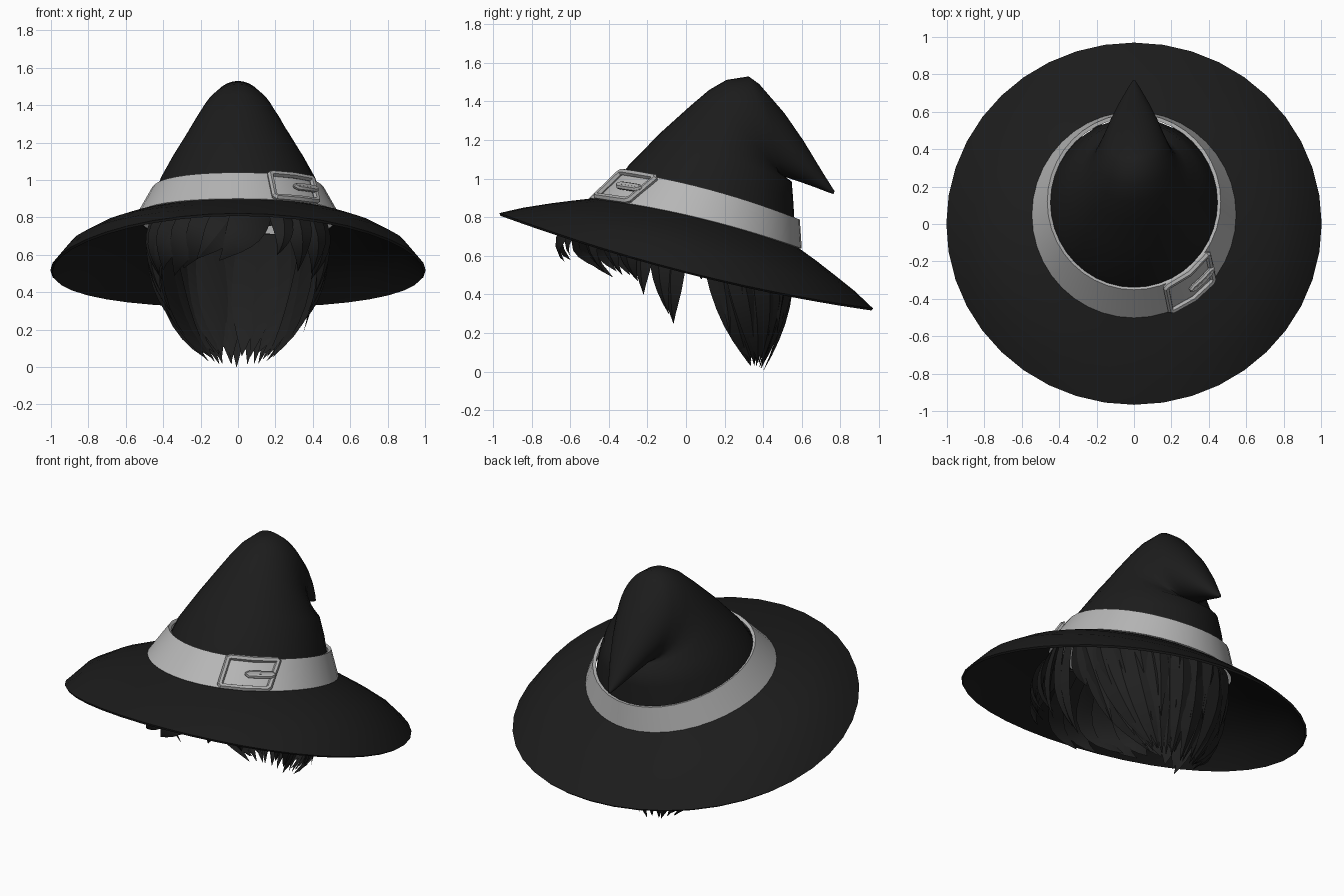
import bpy, bmesh, math, random
from mathutils import Vector

if "Cube" in bpy.data.objects:
    bpy.data.objects.remove(bpy.data.objects["Cube"])

random.seed(4)


def material(name, value):
    m = bpy.data.materials.new(name)
    m.diffuse_color = (value, value, value, 1)
    m.use_nodes = True
    m.node_tree.nodes["Principled BSDF"].inputs["Base Color"].default_value = m.diffuse_color
    return m


BLACK = material("black_felt", 0.0115)
GREY = material("grey_band", 0.47)
STEEL = material("grey_buckle", 0.42)
HAIR = material("dark_hair", 0.0145)


def smooth(ob, angle):
    bpy.ops.object.select_all(action="DESELECT")
    ob.select_set(True)
    bpy.context.view_layer.objects.active = ob
    for mod in list(ob.modifiers):
        bpy.ops.object.modifier_apply(modifier=mod.name)
    bpy.ops.object.shade_smooth_by_angle(angle=math.radians(angle))


def finish(name, bm, mat, angle=40, thick=0):
    bmesh.ops.remove_doubles(bm, verts=bm.verts, dist=1e-5)
    bmesh.ops.recalc_face_normals(bm, faces=bm.faces)
    me = bpy.data.meshes.new(name)
    bm.to_mesh(me)
    bm.free()
    ob = bpy.data.objects.new(name, me)
    bpy.context.collection.objects.link(ob)
    me.materials.append(mat)
    if thick:
        mod = ob.modifiers.new("thickness", "SOLIDIFY")
        mod.thickness = thick
        mod.offset = 0
    smooth(ob, angle)
    return ob


def ring_point(r, a):
    """Tilted ring: front y,z - back y,z - half width - lift of the sides."""
    fy, fz, by, bz, w, lift = r
    c, s = math.cos(a), math.sin(a)
    return Vector((w * s, (fy + by) / 2 + (fy - by) / 2 * c,
                   (fz + bz) / 2 + (fz - bz) / 2 * c + lift * s * s))


def skin(bm, loops):
    """Join closed loops of points with quads."""
    rows = [[bm.verts.new(p) for p in loop] for loop in loops]
    n = len(rows[0])
    for lo, hi in zip(rows, rows[1:]):
        for i in range(n):
            j = (i + 1) % n
            bm.faces.new((lo[i], lo[j], hi[j], hi[i]))
    return rows


def loft(name, rings, mat, thick=0, close=False, angle=40, seg=40):
    bm = bmesh.new()
    rows = skin(bm, [[ring_point(r, 2 * math.pi * i / seg) for i in range(seg)]
                     for r in rings])
    if close:
        bm.faces.new(rows[-1])
    return finish(name, bm, mat, angle, thick)


# Brim: wide, tilted back, sides drooping at the rim
loft("brim", [
    (-0.965, 0.815, 0.965, 0.322, 0.998, -0.055),
    (-0.84, 0.843, 0.87, 0.412, 0.90, 0.005),
    (-0.70, 0.865, 0.77, 0.492, 0.76, 0.035),
    (-0.58, 0.88, 0.67, 0.57, 0.63, 0.04),
    (-0.47, 0.893, 0.58, 0.635, 0.525, 0.03),
], BLACK, thick=0.014)

# Crown: a cone that folds over backward into a drooping point
loft("crown", [
    (-0.352, 0.99, 0.565, 0.74, 0.45, 0.03),
    (-0.297, 1.07, 0.555, 0.90, 0.415, 0.02),
    (-0.13, 1.24, 0.548, 0.985, 0.35, 0),
    (0.02, 1.375, 0.50, 1.02, 0.285, 0),
    (0.12, 1.46, 0.49, 1.025, 0.245, 0),
    (0.21, 1.512, 0.49, 1.02, 0.215, 0),
    (0.325, 1.53, 0.51, 1.01, 0.185, 0),
    (0.38, 1.49, 0.54, 1.00, 0.165, 0),
    (0.51, 1.34, 0.60, 0.98, 0.125, 0),
    (0.61, 1.195, 0.67, 0.955, 0.082, 0),
    (0.71, 1.03, 0.735, 0.93, 0.035, 0),
    (0.77, 0.935, 0.765, 0.92, 0.006, 0),
], BLACK, close=True, angle=50)

# Band around the crown
BAND_LOW = (-0.495, 0.893, 0.59, 0.637, 0.537, 0.032)
BAND_TOP = (-0.345, 1.033, 0.58, 0.787, 0.455, 0.03)
loft("hat_band", [BAND_LOW, BAND_TOP], GREY, thick=0.02)


# Buckle: square frame and a looped prong that follow the band
def on_band(deg, t, out):
    a = math.radians(21 + (deg - 21) * (1 - 0.17 * (1 - t)))
    p = ring_point(BAND_LOW, a).lerp(ring_point(BAND_TOP, a), t)
    return p + Vector((math.sin(a), -math.cos(a), 0.5)) * out


def wire(name, pts, radius):
    cu = bpy.data.curves.new(name, "CURVE")
    cu.dimensions = "3D"
    cu.bevel_depth = radius
    cu.bevel_resolution = 1
    sp = cu.splines.new("POLY")
    sp.points.add(len(pts) - 1)
    for q, p in zip(sp.points, pts):
        q.co = (*p, 1)
    sp.use_cyclic_u = True
    ob = bpy.data.objects.new(name, cu)
    bpy.context.collection.objects.link(ob)
    cu.materials.append(STEEL)
    bpy.ops.object.select_all(action="DESELECT")
    ob.select_set(True)
    bpy.context.view_layer.objects.active = ob
    bpy.ops.object.convert(target="MESH")
    smooth(bpy.context.view_layer.objects.active, 30)


def loop_on_band(a0, a1, t0, t1, cut, out):
    """Rectangle with clipped corners, in band coordinates."""
    ca, ct = cut
    mid = (a0 + a1) / 2
    pts = [(a0 + ca, t0), (mid, t0), (a1 - ca, t0), (a1, t0 + ct), (a1, t1 - ct),
           (a1 - ca, t1), (mid, t1), (a0 + ca, t1), (a0, t1 - ct), (a0, t0 + ct)]
    return [on_band(a, t, out) for a, t in pts]


wire("buckle_frame", loop_on_band(21, 56, 0.08, 0.98, (1.5, 0.05), 0.02), 0.018)
wire("buckle_prong", loop_on_band(37, 55.5, 0.46, 0.56, (2, 0.045), 0.032), 0.014)


# Hair: flat tapering locks bent through a middle point
def lock(bm, root, mid, tip, width, thick=0.026):
    root, mid, tip = Vector(root), Vector(mid), Vector(tip)
    ctrl = 2 * mid - (root + tip) / 2
    loops = []
    n = 8
    for k in range(n + 1):
        t = k / n
        p = root * (1 - t) ** 2 + ctrl * 2 * t * (1 - t) + tip * t * t
        d = ((ctrl - root) * (1 - t) + (tip - ctrl) * t).normalized()
        out = Vector((mid.x, mid.y - 0.1, 0.0)).normalized()
        side = d.cross(out).normalized()
        out = side.cross(d)
        f = max(0.02, (1 - t ** 2.6)) * (0.8 + 0.4 * math.sin(math.pi * t)) / 2
        s, o = side * width * f, out * thick * f * 2
        loops.append([p - s, p + o, p + s, p - o * 0.4])
    rows = skin(bm, loops)
    bm.faces.new(rows[0])
    bm.faces.new(rows[-1])


def tilt_z(y):
    return 0.81 - 0.25 * (y - 0.05)


def jit(a):
    return random.uniform(-a, a)


# Hair at the back: two layers gathered toward the nape
bm = bmesh.new()
for count, k, low in ((15, 1.0, 0.0), (12, 0.9, 0.03)):
    for i in range(count):
        ph = math.radians(93 + 174 * i / (count - 1))
        s, c = math.sin(ph), -math.cos(ph)
        ry = 0.09 + 0.43 * c * k
        my = 0.22 + 0.29 * c * k + jit(0.015)
        lock(bm, (0.44 * s * k, ry, tilt_z(ry)),
             (0.38 * s * k + jit(0.012), my, 0.36 + jit(0.03)),
             (0.17 * s + jit(0.02), 0.34 + 0.05 * c + jit(0.015),
              low + 0.025 * abs(s) + random.uniform(0, 0.03)), 0.16)
# Shorter overlapping locks on the outside
for i in range(13):
    ph = math.radians(90 + 180 * i / 12)
    s, c = math.sin(ph), -math.cos(ph)
    ry = 0.09 + 0.43 * c
    r = 1 + jit(0.03)
    lock(bm, (0.44 * s, ry, tilt_z(ry)),
         (0.43 * s * r, 0.17 + 0.36 * c * r, 0.55 + jit(0.03)),
         (0.34 * s + jit(0.03), 0.23 + 0.28 * c, 0.26 + jit(0.08)), 0.12)
finish("back_hair", bm, HAIR, 30)

# Side locks: root x,y - middle x,y,z - tip x,y,z - width
bm = bmesh.new()
SIDES = [
    (0.44, 0.05, 0.45, 0.07, 0.62, 0.42, 0.08, 0.48, 0.17),
    (0.44, -0.04, 0.45, -0.07, 0.50, 0.36, -0.065, 0.25, 0.13),
    (0.43, -0.11, 0.45, -0.13, 0.54, 0.37, -0.09, 0.30, 0.12),
    (0.41, -0.18, 0.45, -0.22, 0.62, 0.41, -0.22, 0.40, 0.14),
    (0.38, -0.23, 0.44, -0.30, 0.66, 0.40, -0.25, 0.47, 0.16),
]
for m in (-1, 1):
    for rx, ry, mx, my, mz, tx, ty, tz, w in SIDES:
        lock(bm, (m * rx, ry, tilt_z(ry)), (m * mx, my, mz),
             (m * (tx + jit(0.01)), ty, tz), w)
finish("side_hair", bm, HAIR, 30)

# Fringe: swept from a parting on the right of the forehead
bm = bmesh.new()
FRINGE = [
    (0.11, -0.38, 0.03, -0.63, 0.73, -0.10, -0.63, 0.57, 0.20),
    (0.03, -0.39, -0.09, -0.63, 0.73, -0.22, -0.60, 0.58, 0.18),
    (-0.05, -0.38, -0.18, -0.57, 0.72, -0.29, -0.44, 0.53, 0.20),
    (-0.13, -0.36, -0.27, -0.52, 0.70, -0.34, -0.38, 0.49, 0.20),
    (-0.21, -0.33, -0.36, -0.45, 0.70, -0.40, -0.36, 0.52, 0.18),
    (-0.29, -0.27, -0.42, -0.36, 0.69, -0.42, -0.29, 0.50, 0.17),
    (0.18, -0.37, 0.24, -0.58, 0.74, 0.21, -0.60, 0.60, 0.12),
    (0.25, -0.34, 0.33, -0.49, 0.72, 0.32, -0.42, 0.51, 0.15),
    (0.30, -0.28, 0.41, -0.39, 0.70, 0.39, -0.33, 0.50, 0.16),
]
for rx, ry, mx, my, mz, tx, ty, tz, w in FRINGE:
    lock(bm, (rx, ry, 0.90), (mx, my, mz), (tx, ty, tz), w)
finish("fringe", bm, HAIR, 30)
